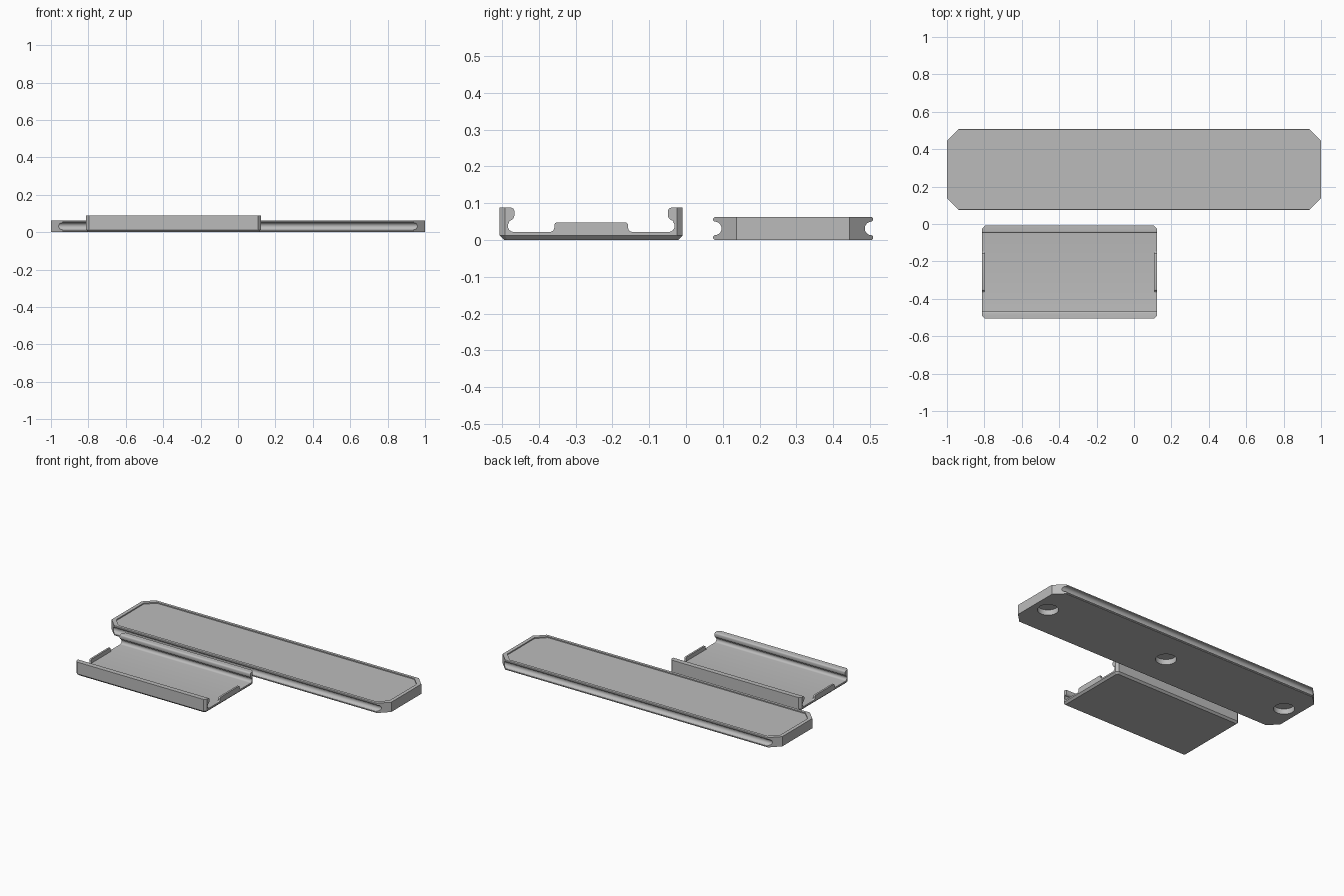
import bpy, bmesh, math

if "Cube" in bpy.data.objects:
    bpy.data.objects.remove(bpy.data.objects["Cube"])

grey = bpy.data.materials.new("light_grey")
grey.diffuse_color = (0.5, 0.5, 0.5, 1)
grey.use_nodes = True
grey.node_tree.nodes["Principled BSDF"].inputs["Base Color"].default_value = grey.diffuse_color


def loft(name, rings):
    """Closed solid through matching rings of 3D points."""
    bm = bmesh.new()
    loops = [[bm.verts.new(p) for p in ring] for ring in rings]
    n = len(loops[0])
    for a, b in zip(loops, loops[1:]):
        for i in range(n):
            j = (i + 1) % n
            bm.faces.new((a[i], a[j], b[j], b[i]))
    bm.faces.new(loops[0][::-1])
    bm.faces.new(loops[-1])
    bmesh.ops.recalc_face_normals(bm, faces=bm.faces)
    me = bpy.data.meshes.new(name)
    bm.to_mesh(me)
    bm.free()
    me.materials.append(grey)
    ob = bpy.data.objects.new(name, me)
    bpy.context.collection.objects.link(ob)
    return ob


def extrude_x(name, profile, x0, x1):
    return loft(name, [[(x, y, z) for y, z in profile] for x in (x0, x1)])


def octagon(cx, cy, hx, hy, c, z):
    pts = [(hx, hy - c), (hx - c, hy), (c - hx, hy), (-hx, hy - c),
           (-hx, c - hy), (c - hx, -hy), (hx - c, -hy), (hx, c - hy)]
    return [(cx + x, cy + y, z) for x, y in pts]


def arc(cy, cz, r, a0, a1, n=8):
    return [(cy + r * math.cos(math.radians(a0 + (a1 - a0) * i / n)),
             cz + r * math.sin(math.radians(a0 + (a1 - a0) * i / n))) for i in range(n + 1)]


def cut(ob, tool, op):
    m = ob.modifiers.new(op.lower(), 'BOOLEAN')
    m.operation, m.object, m.solver = op, tool, 'EXACT'
    bpy.context.view_layer.objects.active = ob
    bpy.ops.object.modifier_apply(modifier=m.name)
    bpy.data.objects.remove(tool, do_unlink=True)


def smooth(ob):
    bpy.ops.object.select_all(action='DESELECT')
    ob.select_set(True)
    bpy.context.view_layer.objects.active = ob
    bpy.ops.object.shade_smooth_by_angle(angle=math.radians(30))


def mirrored(half, cy):
    """Full profile from its right half, given bottom to top around y = 0."""
    return [(cy + y, z) for y, z in half] + [(cy - y, z) for y, z in reversed(half)]


# Long bar: rounded rails with a groove along each long side
BY, HY, BZ = 0.291, 0.217, 0.063
half = [(HY - 0.004, 0), (HY, 0.004), (HY, 0.010)]
half += arc(HY - 0.004, 0.0315, 0.0185, 270, 90, 12)
half += [(HY, 0.053), (HY, BZ - 0.004), (HY - 0.004, BZ)]
bar = extrude_x("long_bar", mirrored(half, BY), -1.1, 1.1)
cut(bar, loft("bar_outline", [octagon(0, BY, 1, HY + 0.0005, 0.064, z) for z in (-0.1, 0.2)]),
    'INTERSECT')

# Shallow label recess on top
cut(bar, loft("recess_cutter", [octagon(0, BY, 0.977, HY - 0.022, 0.056, z)
                                for z in (BZ - 0.007, 0.2)]), 'DIFFERENCE')

# Three round blind holes underneath
for hx in (-0.9, 0, 0.9):
    rings = [[(hx + u, BY + v, z) for u, v in arc(0, 0, 0.062, 0, 352.5, 47)]
             for z in (-0.1, 0.035)]
    cut(bar, loft("hole_cutter", rings), 'DIFFERENCE')
smooth(bar)

# Clip bracket: thin floor and two arms with rounded inward lips
CX, CY, HX, HW, CZ = -0.345, -0.2575, 0.467, 0.2485, 0.088
half = [(HW, 0), (HW, CZ)]
half += arc(HW - 0.030, CZ - 0.010, 0.010, 90, 180, 4)
half += arc(HW - 0.024, 0.068, 0.016, 180, 270, 5)
half += arc(HW - 0.038, 0.038, 0.016, 45, -90, 9)
bracket = extrude_x("clip_bracket", mirrored(half, CY), CX - 0.6, CX + 0.6)
cut(bracket, loft("bracket_outline", [
    octagon(CX, CY, HX - 0.012, HW - 0.012, 0.008, 0),
    octagon(CX, CY, HX, HW, 0.015, 0.012),
    octagon(CX, CY, HX, HW, 0.015, 0.2)]), 'INTERSECT')
smooth(bracket)

# Low stop tab at each end of the bracket floor, with filleted foot
half = [(0.112, 0.016), (0.112, 0.022)] + arc(0.112, 0.034, 0.012, 270, 180, 4)
half += arc(0.092, 0.040, 0.008, 0, 90, 4)
for side, name in ((-1, "left_stop_tab"), (1, "right_stop_tab")):
    xs = sorted((CX + side * HX, CX + side * (HX - 0.012)))
    smooth(extrude_x(name, mirrored(half, CY), *xs))
